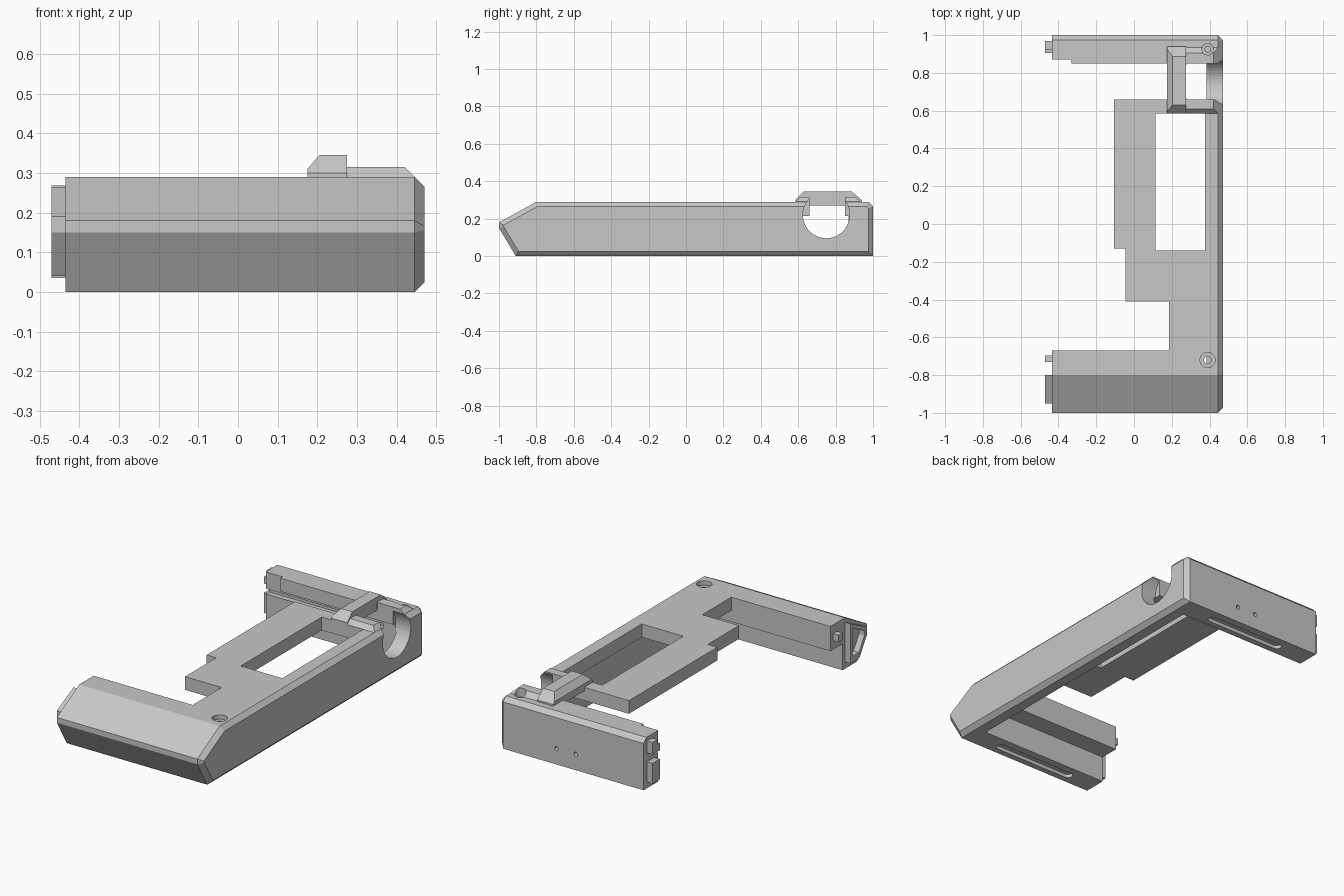
import bpy, bmesh, math
from mathutils import Matrix

cube = bpy.data.objects.get("Cube")
if cube:
    bpy.data.objects.remove(cube)

grey = bpy.data.materials.new("plain grey")
grey.use_nodes = True
COLOUR = (0.58, 0.58, 0.58, 1)
grey.diffuse_color = COLOUR
grey.node_tree.nodes["Principled BSDF"].inputs["Base Color"].default_value = COLOUR


def finish(name, bm):
    bmesh.ops.recalc_face_normals(bm, faces=bm.faces)
    mesh = bpy.data.meshes.new(name)
    bm.to_mesh(mesh)
    bm.free()
    mesh.materials.append(grey)
    ob = bpy.data.objects.new(name, mesh)
    bpy.context.collection.objects.link(ob)
    return ob


def prism(name, pts, lo, hi, axis="x", chamfer=0):
    """Extrude a closed outline: (y, z) along x, (x, z) along y, or (x, y) along z."""
    place = {"x": lambda a, b, t: (t, a, b),
             "y": lambda a, b, t: (a, t, b),
             "z": lambda a, b, t: (a, b, t)}[axis]
    bm = bmesh.new()
    low = [bm.verts.new(place(a, b, lo)) for a, b in pts]
    high = [bm.verts.new(place(a, b, hi)) for a, b in pts]
    bm.faces.new(low)
    cap = bm.faces.new(high)
    for i in range(len(pts)):
        j = (i + 1) % len(pts)
        bm.faces.new((low[i], low[j], high[j], high[i]))
    bmesh.ops.recalc_face_normals(bm, faces=bm.faces)
    if chamfer:
        bmesh.ops.bevel(bm, geom=list(cap.edges), offset=chamfer, segments=1,
                        profile=0.5, affect="EDGES")
    return finish(name, bm)


def box(name, x, y, z):
    return prism(name, [(x[0], y[0]), (x[1], y[0]), (x[1], y[1]), (x[0], y[1])],
                 z[0], z[1], "z")


def rod(name, centre, r1, r2, length, axis="z", sides=32):
    turn = {"z": Matrix(), "x": Matrix.Rotation(math.pi / 2, 4, "Y"),
            "y": Matrix.Rotation(math.pi / 2, 4, "X")}[axis]
    bm = bmesh.new()
    bmesh.ops.create_cone(bm, cap_ends=True, segments=sides, radius1=r1, radius2=r2,
                          depth=length, matrix=Matrix.Translation(centre) @ turn)
    return finish(name, bm)


def slot(name, x0, x1, y, r, z0, z1):
    """Round-ended slot running along x."""
    steps = [math.pi * i / 8 for i in range(9)]
    pts = [(x1 + r * math.sin(a), y - r * math.cos(a)) for a in steps]
    pts += [(x0 - r * math.sin(a), y + r * math.cos(a)) for a in steps]
    return prism(name, pts, z0, z1, "z")


def cut(ob, cutters):
    for c in cutters:
        mod = ob.modifiers.new("cut", "BOOLEAN")
        mod.operation = "DIFFERENCE"
        mod.solver = "EXACT"
        mod.object = c
    bpy.context.view_layer.update()
    done = bpy.data.meshes.new_from_object(
        ob.evaluated_get(bpy.context.evaluated_depsgraph_get()))
    ob.modifiers.clear()
    ob.data = done
    for c in cutters:
        bpy.data.objects.remove(c)


# Frame: side profile extruded across, chamfered round the outer side wall
frame = prism("frame", [(-0.91, 0), (1, 0), (1, 0.265), (0.975, 0.29), (-0.8, 0.29),
                        (-1, 0.18), (-1, 0.15)], -0.435, 0.47, "x", 0.025)

# Open side and stepped outline of the top plate
opening = [(-1, -0.67), (0.185, -0.67), (0.185, -0.41), (-0.045, -0.41),
           (-0.045, -0.13), (-0.105, -0.13), (-0.105, 0.66), (0.375, 0.66),
           (0.375, 0.85), (-0.33, 0.85), (-0.33, 0.87), (-1, 0.87)]
cutters = [
    prism("opening", opening, -0.5, 0.6, "z"),
    box("plate_underside", (-1, 0.385), (-0.67, 0.87), (-0.5, 0.215)),
    box("front_arm_step", (-1, 0.385), (-0.78, -0.66), (-0.5, 0.15)),
    box("back_arm_groove", (-1, 0.3), (0.8, 0.9), (0.165, 0.195)),
    box("window", (0.115, 0.375), (-0.14, 0.585), (0.1, 0.6)),
    slot("front_slot", -0.25, 0.22, -0.85, 0.025, -0.1, 0.02),
    slot("back_slot", -0.22, 0.23, 0.93, 0.025, -0.1, 0.02),
    # Screw holes
    rod("front_sink", (0.39, -0.72, 0.29), 0.04, 0.04, 0.05),
    rod("front_bore", (0.39, -0.72, 0.25), 0.02, 0.02, 0.2),
    rod("back_sink", (0.39, 0.925, 0.29), 0.03, 0.03, 0.05),
    rod("back_bore", (0.39, 0.925, 0.25), 0.015, 0.015, 0.2),
]
for x in (0.11, -0.01):
    cutters.append(rod("pin_hole", (x, 1, 0.09), 0.012, 0.012, 0.06, "y", 16))


def port_cutters():
    """Round port through the side wall, open at the top."""
    return [rod("port", (0.5, 0.75, 0.22), 0.125, 0.125, 0.25, "x", 48),
            box("port_top", (0.28, 0.65), (0.66, 0.85), (0.22, 0.6))]


cut(frame, cutters + port_cutters())

# Raised bridge over the gap, with sloped ends and a sloped inner side
bridge = prism("bridge", [(0.175, 0.27), (0.275, 0.27), (0.275, 0.345),
                          (0.205, 0.345), (0.175, 0.31)], 0.585, 0.94, "y")
cut(bridge, [
    prism("slope_a", [(0.5, 0.295), (0.58, 0.295), (0.635, 0.35), (0.635, 0.5),
                      (0.5, 0.5)], 0, 0.6),
    prism("slope_b", [(0.945, 0.295), (1.1, 0.295), (1.1, 0.5), (0.88, 0.5),
                      (0.88, 0.35)], 0, 0.6)])

# Low flanges either side of the port
for name, outer, top, inner in (("front_flange", 0.585, 0.61, 0.665),
                                ("back_flange", 0.935, 0.905, 0.845)):
    flange = prism(name, [(outer, 0.28), (outer, 0.29), (top, 0.315), (inner, 0.315),
                          (inner, 0.28)], 0.27, 0.445)
    cut(flange, port_cutters() + [
        prism("end_slope", [(0.42, 0.316), (0.447, 0.289), (0.5, 0.289), (0.5, 0.4),
                            (0.42, 0.4)], 0.5, 1.1, "y"),
        rod("screw_room", (0.39, 0.925, 0.32), 0.03, 0.03, 0.1)])

# Tongues on the ends of both arms
outline = [(-0.88, 0.04), (-0.8, 0.04), (-0.8, 0.265), (-0.95, 0.19), (-0.95, 0.15)]
tongue = prism("front_tongue", outline, -0.47, -0.43)
hollow = [(-0.865 + 0.7 * (y + 0.865), 0.15 + 0.7 * (z - 0.15)) for y, z in outline]
cut(tongue, [prism("tongue_hollow", hollow, -0.6, -0.436)])
box("front_peg", (-0.47, -0.43), (-0.73, -0.695), (0.2, 0.24))
box("back_lower_tongue", (-0.47, -0.43), (0.905, 0.97), (0.035, 0.15))
box("back_upper_tongue", (-0.47, -0.43), (0.905, 0.97), (0.2, 0.24))
box("back_tongue_cap", (-0.47, -0.43), (0.925, 0.97), (0.24, 0.268))
